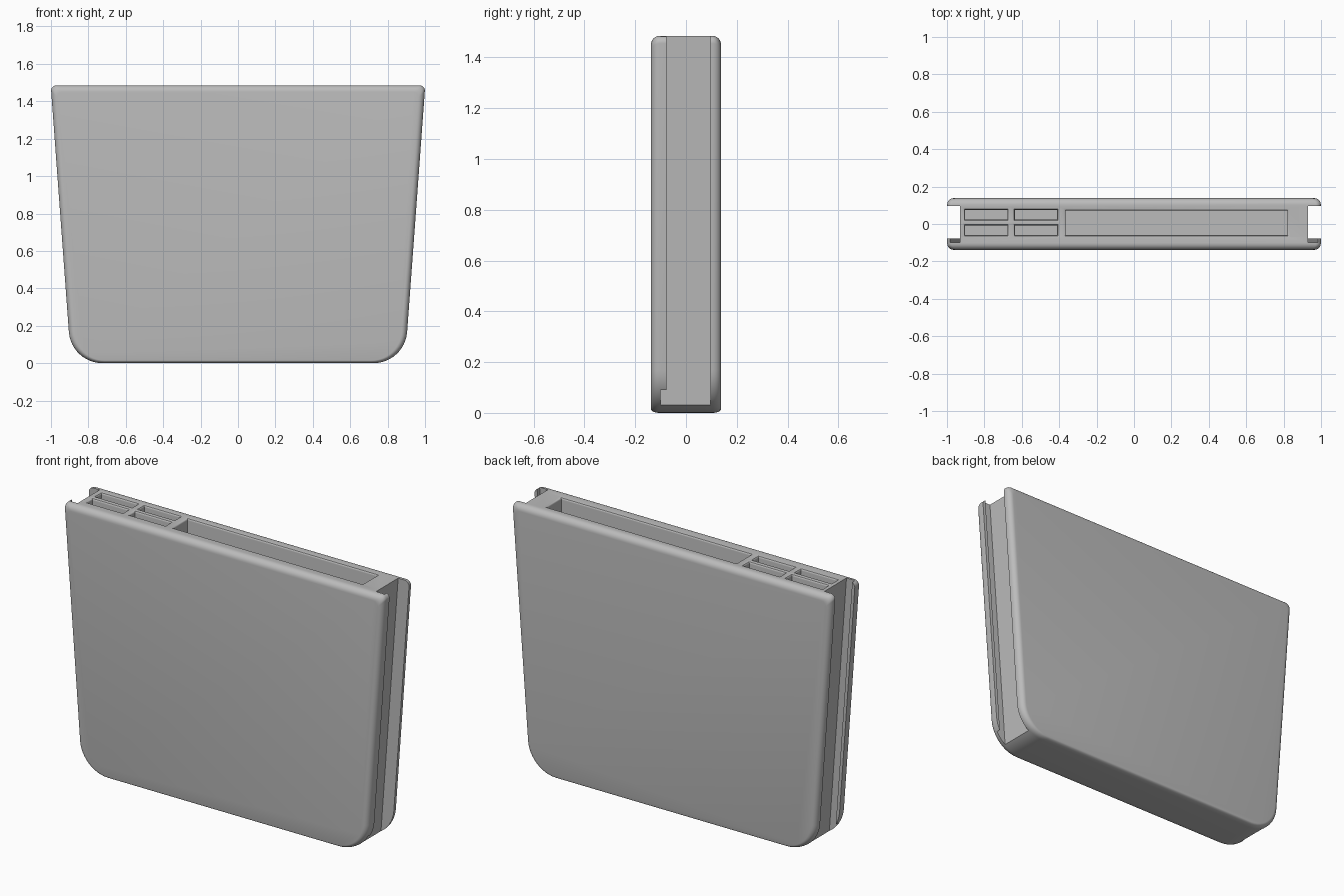
import bpy, bmesh, math
from mathutils import Vector

if "Cube" in bpy.data.objects:
    bpy.data.objects.remove(bpy.data.objects["Cube"])

H, D = 1.485, 0.138           # height, half depth
X0, SLOPE = 0.892, 0.0735     # half width at the base, widening per unit of height

grey = bpy.data.materials.new("plain grey")
grey.diffuse_color = (0.5, 0.5, 0.5, 1)
grey.use_nodes = True
grey.node_tree.nodes["Principled BSDF"].inputs["Base Color"].default_value = grey.diffuse_color


def half_width(z):
    return X0 + SLOPE * z


def fillet(points, radii, n):
    """Round every corner of a closed 2D outline."""
    out = []
    for i, p in enumerate(points):
        p = Vector(p)
        a = (Vector(points[i - 1]) - p).normalized()
        b = (Vector(points[(i + 1) % len(points)]) - p).normalized()
        half, r = a.angle(b) / 2, radii[i]
        centre = p + (a + b).normalized() * (r / math.sin(half))
        s = p + a * (r / math.tan(half)) - centre
        e = p + b * (r / math.tan(half)) - centre
        sweep = math.pi - 2 * half
        for k in range(n + 1):
            t = k / n
            v = (s * math.sin((1 - t) * sweep) + e * math.sin(t * sweep)) / math.sin(sweep)
            out.append(centre + v)
    return out


def loft(name, rings):
    """Skin a stack of equal-length rings and cap both ends."""
    bm = bmesh.new()
    rows = [[bm.verts.new(p) for p in ring] for ring in rings]
    n = len(rows[0])
    for a, b in zip(rows, rows[1:]):
        for i in range(n):
            j = (i + 1) % n
            bm.faces.new((a[i], a[j], b[j], b[i]))
    bm.faces.new(rows[0])
    bm.faces.new(rows[-1])
    bmesh.ops.recalc_face_normals(bm, faces=bm.faces)
    mesh = bpy.data.meshes.new(name)
    bm.to_mesh(mesh)
    bm.free()
    mesh.materials.append(grey)
    ob = bpy.data.objects.new(name, mesh)
    bpy.context.collection.objects.link(ob)
    return ob


def body_ring(y, side, top, bottom):
    """Tapered outline with large lower corners, inset by the given amounts."""
    zb, zt = bottom, H - top
    xb, xt = half_width(zb) - side, half_width(zt) - side
    pts = [(-xb, zb), (xb, zb), (xt, zt), (-xt, zt)]
    radii = (0.18 - bottom, 0.18 - bottom, 0.028, 0.028)
    return [(p.x, y, p.y) for p in fillet(pts, radii, 12)]


# Body: rounded edges, softer at the top and sides than along the base
front = []
for k in range(7):
    t = k / 6 * math.pi / 2
    inset, y = 1 - math.sin(t), -D + 0.034 * (1 - math.cos(t))
    front.append((y, 0.03 * inset, 0.034 * inset, 0.014 * inset))
slices = front + [(-y, s, tp, b) for y, s, tp, b in reversed(front)]
body = loft("tapered_case", [body_ring(*s) for s in slices])

cutters = []


# Side channels, with an undercut slot behind a thin lip in the front plate
def channel(sign, inner, outer, y0, y1):
    rings = []
    for z in (-0.2, H + 0.2):
        a, b = sign * (half_width(z) - inner), sign * (half_width(z) + outer)
        rings.append([(a, y0, z), (b, y0, z), (b, y1, z), (a, y1, z)])
    cutters.append(loft("channel_cutter", rings))


for sign in (-1, 1):
    channel(sign, 0.07, 0.2, -0.077, 0.097)
    channel(sign, 0.07, -0.018, -0.1, -0.07)


# Top pockets with a softly rounded mouth
def pocket(x0, x1, y0, y1, depth, r=0.012):
    levels = [(0.05, r), (0, r)]
    for k in range(1, 5):
        d = r * k / 4
        levels.append((-d, r - math.sqrt(r * r - (r - d) ** 2)))
    levels.append((-depth, 0))
    cutters.append(loft("pocket_cutter", [
        [(x0 - o, y0 - o, H + z), (x1 + o, y0 - o, H + z),
         (x1 + o, y1 + o, H + z), (x0 - o, y1 + o, H + z)] for z, o in levels]))


pocket(-0.365, 0.82, -0.06, 0.072, 1.1)
for x in (-0.903, -0.637):
    for y in (-0.06, 0.023):
        pocket(x, x + 0.226, y, y + 0.052, 0.22)

for c in cutters:
    mod = body.modifiers.new("cut", 'BOOLEAN')
    mod.operation, mod.solver, mod.object = 'DIFFERENCE', 'EXACT', c
    c.hide_render = True

bpy.context.view_layer.objects.active = body
body.select_set(True)
for mod in list(body.modifiers):
    bpy.ops.object.modifier_apply(modifier=mod.name)
for c in cutters:
    bpy.data.objects.remove(c)

bpy.ops.object.select_all(action='DESELECT')
body.select_set(True)
bpy.ops.object.shade_smooth_by_angle(angle=math.radians(30))
